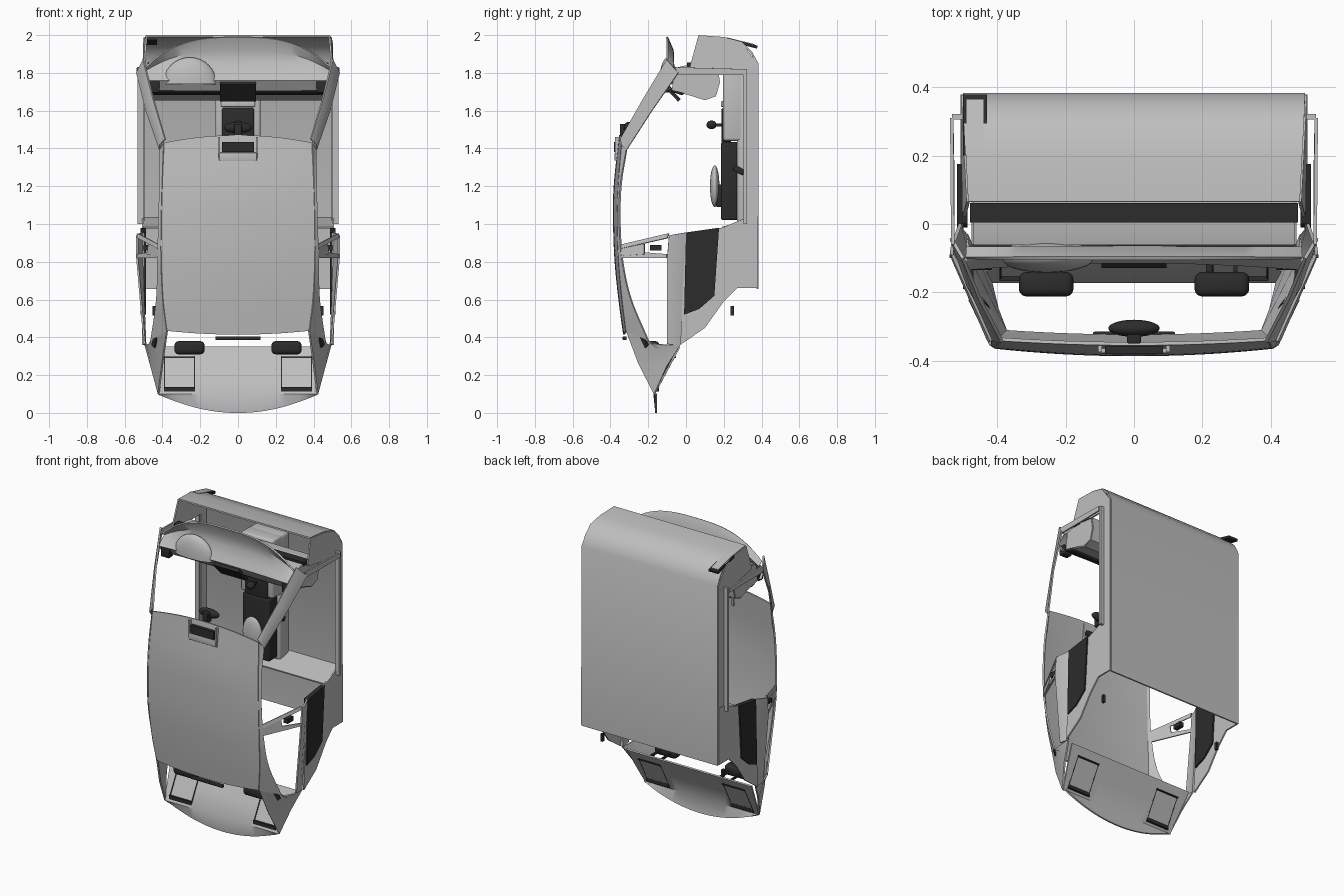
import bpy, bmesh, math
from mathutils import Vector

cube = bpy.data.objects.get("Cube")
if cube:
    bpy.data.objects.remove(cube, do_unlink=True)


def material(name, v):
    m = bpy.data.materials.new(name)
    m.use_nodes = True
    m.diffuse_color = (v, v, v, 1)
    m.node_tree.nodes["Principled BSDF"].inputs["Base Color"].default_value = (v, v, v, 1)
    return m


BODY = material("light grey", 0.52)
DARK = material("charcoal", 0.025)


def finish(name, bm, mat, thick=0, smooth=True):
    bmesh.ops.recalc_face_normals(bm, faces=bm.faces)
    me = bpy.data.meshes.new(name)
    bm.to_mesh(me)
    bm.free()
    me.materials.append(mat)
    ob = bpy.data.objects.new(name, me)
    bpy.context.collection.objects.link(ob)
    bpy.ops.object.select_all(action="DESELECT")
    ob.select_set(True)
    bpy.context.view_layer.objects.active = ob
    if thick:
        mod = ob.modifiers.new("thickness", "SOLIDIFY")
        mod.thickness = thick
        mod.offset = 0
        bpy.ops.object.modifier_apply(modifier=mod.name)
    if smooth:
        bpy.ops.object.shade_smooth_by_angle(angle=math.radians(35))
    return ob


def sheet(name, rows, mat=BODY, thick=0.01):
    """Loft a sheet through rows of points."""
    bm = bmesh.new()
    vs = [[bm.verts.new(p) for p in r] for r in rows]
    for a, b in zip(vs, vs[1:]):
        for i in range(len(a) - 1):
            bm.faces.new((a[i], a[i + 1], b[i + 1], b[i]))
    return finish(name, bm, mat, thick)


def plate(name, pts, mat=BODY, thick=0.01):
    bm = bmesh.new()
    bm.faces.new([bm.verts.new(p) for p in pts])
    return finish(name, bm, mat, thick, smooth=False)


def box(name, lo, hi, mat=BODY, bevel=0, tilt=0):
    lo, hi = Vector(lo), Vector(hi)
    bm = bmesh.new()
    bmesh.ops.create_cube(bm, size=1)
    for v in bm.verts:
        v.co = Vector(c * d for c, d in zip(v.co, hi - lo))
    if bevel:
        bmesh.ops.bevel(bm, geom=bm.edges[:], offset=bevel, segments=3, affect="EDGES", profile=0.5)
    ob = finish(name, bm, mat, smooth=bool(bevel))
    ob.location = (lo + hi) / 2
    ob.rotation_euler.x = tilt
    return ob


def ball(name, centre, radii, mat, half=False):
    bm = bmesh.new()
    bmesh.ops.create_uvsphere(bm, u_segments=32, v_segments=16, radius=1)
    if half:
        bmesh.ops.delete(bm, geom=[v for v in bm.verts if v.co.z < -0.1], context="VERTS")
    for v in bm.verts:
        v.co = Vector(centre) + Vector(c * r for c, r in zip(v.co, radii))
    return finish(name, bm, mat, 0.005 if half else 0)


def smooth_path(pts, n=6):
    """Catmull-Rom points through a short path."""
    p = [Vector(q) for q in pts]
    p = [2 * p[0] - p[1]] + p + [2 * p[-1] - p[-2]]
    out = []
    for a, b, c, d in zip(p, p[1:], p[2:], p[3:]):
        for k in range(n):
            t = k / n
            out.append(0.5 * (2 * b + (c - a) * t + (2 * a - 5 * b + 4 * c - d) * t * t
                              + (3 * b - a - 3 * c + d) * t ** 3))
    return out + [p[-2]]


def mirrored(s, pts):
    return [(s * x, y, z) for x, y, z in pts]


SPAN = [i / 12 for i in range(-12, 13)]

# Roof skin: crowned across, arched along its length
centre_line = smooth_path([(0, -.35, 1.47), (0, -.378, 1.2), (0, -.381, 1), (0, -.373, .8), (0, -.353, .6), (0, -.328, .415)])
edge_line = smooth_path([(.39, -.337, 1.43), (.4, -.355, 1.2), (.405, -.36, 1), (.405, -.353, .8), (.395, -.335, .6), (.375, -.315, .435)])
sheet("roof", [[(e.x * t, c.y + (e.y - c.y) * t * t, c.z + (e.z - c.z) * t * t) for t in SPAN]
               for c, e in zip(centre_line, edge_line)])

# Rear parcel shelf with a bowed lower lip
shelf = [(.35, .46, -.035, 0), (.22, .44, -.105, 0), (.1, .42, -.168, 0), (0, .42, -.158, .1)]
sheet("rear_shelf", [[(w * t, y, z + bow * t * t) for t in SPAN] for z, w, y, bow in shelf])

# Floor bending up into the firewall, and rear step
bend = [(.655, .5, .378), (1.85, .5, .378), (1.91, .499, .345), (1.96, .497, .295), (1.985, .492, .2), (1.995, .485, .065)]
sheet("floor_and_firewall", [[(-w, y, z), (w, y, z)] for z, w, y in bend])
sheet("rear_floor_step", [[(-.5, .378, 1.03), (.5, .378, 1.03)], [(-.5, .19, .98), (.5, .19, .98)]])

# Windscreen cowl flowing into the dashboard face
cowl = []
for y, z, drop in ((-.1, 1.99, .16), (-.07, 1.92, .11), (-.068, 1.86, .06), (-.09, 1.8, .02), (-.11, 1.76, 0), (-.075, 1.71, 0)):
    cowl.append([(.49 * t, y - .02 * t * t * (z < 1.9), z - drop * abs(t) ** 3) for t in SPAN])
sheet("windscreen_cowl", cowl)
dash = [(-.075, 1.71), (-.03, 1.7), (.04, 1.68), (.1, 1.66), (.155, 1.68), (.175, 1.75), (.165, 1.825), (.02, 1.84), (-.06, 1.82)]
sheet("dashboard", [[(-.47, y, z), (.47, y, z)] for y, z in dash])
box("dash_lower_trim", (-.473, -.08, 1.69), (.473, -.01, 1.712), DARK, .008, -.3)
box("cowl_drain_strip", (-.48, .005, 1.83), (.48, .062, 1.855), DARK)
ball("instrument_hood", (-.255, -.095, 1.74), (.14, .045, .14), BODY, half=True)

# Corner box on the firewall: dark tray with a light lid
box("corner_tray", (-.5, .2, 1.95), (-.43, .38, 1.966), DARK, 0, -.24)
box("corner_tray_lid", (-.49, .215, 1.964), (-.44, .365, 1.97), BODY, 0, -.24)

# Tunnel, console and controls
box("centre_tunnel", (-.12, .27, 1), (.12, .375, 1.83), BODY, .02)
box("tunnel_front", (-.12, .195, 1.44), (.12, .3, 1.83), BODY, .015)
box("centre_console", (-.1, .185, 1.02), (.1, .275, 1.435), DARK, .012)
box("gear_panel", (-.085, .188, 1.43), (.085, .24, 1.615), DARK, .01)
plate("centre_stack", [(-.095, -.122, 1.745), (.095, -.122, 1.745), (.095, -.035, 1.655), (-.095, -.035, 1.655)], DARK, .02)
box("heater_strip", (-.09, .185, 1.62), (.09, .22, 1.65), BODY, .006)
ball("armrest", (0, .152, 1.2), (.07, .025, .11), BODY)
box("armrest_stand", (-.04, .16, 1.09), (.04, .19, 1.21), DARK, .005)
ball("gear_knob", (0, .135, 1.525), (.027, .027, .023), DARK)
box("gear_lever", (-.009, .135, 1.517), (.009, .2, 1.533), DARK)
box("handbrake", (.118, .25, 1.27), (.135, .31, 1.3), DARK, .005, -.5)

# Overhead lamp unit, rear-view mirror and high brake lamp
box("lamp_recess", (-.085, -.38, 1.38), (.085, -.35, 1.435), DARK)
box("lamp_lower_edge", (-.1, -.378, 1.335), (.1, -.36, 1.378), BODY, .004)
for s in (-1, 1):
    box("lamp_side", (s * .1 - .006, -.375, 1.335), (s * .1 + .006, -.345, 1.46), BODY)
ball("rear_view_mirror", (0, -.305, 1.51), (.075, .025, .03), DARK)
box("mirror_stem", (-.02, -.35, 1.46), (.02, -.305, 1.53), DARK, .005)
box("high_brake_lamp", (-.12, -.335, .385), (.12, -.315, .405), DARK, .005)

# Parts repeated on both sides
for s in (-1, 1):
    side = "left" if s > 0 else "right"

    def strip(name, *rows):
        sheet(side + name, [mirrored(s, r) for r in rows])

    # Windscreen pillar, roof rail and rear pillar
    strip("_windscreen_pillar", [(.5, -.1, 1.87), (.45, -.22, 1.67), (.385, -.345, 1.45)],
          [(.515, -.075, 1.84), (.47, -.205, 1.64), (.41, -.34, 1.42)],
          [(.535, -.04, 1.8), (.485, -.18, 1.6), (.412, -.315, 1.39)])
    rail = smooth_path([(.412, -.315, 1.39), (.415, -.345, 1.2), (.42, -.35, 1),
                        (.425, -.335, .8), (.43, -.29, .6), (.46, -.2, .385)])
    strip("_roof_rail", edge_line, rail)
    strip("_rear_pillar", [(.375, -.315, .435), (.4, -.25, .26), (.42, -.168, .1)],
          [(.46, -.2, .385), (.47, -.13, .33), (.46, -.1, .25)],
          [(.465, -.19, .37), (.485, -.11, .36), (.49, -.03, .36)])
    plate(side + "_pillar_vent", mirrored(s, [(.425, -.25, .42), (.44, -.235, .43), (.455, -.2, .36), (.44, -.215, .345)]), DARK)

    # Door pillar in two arms with the belt anchor
    strip("_door_pillar_upper", [(.415, -.345, .89), (.53, -.09, .95)], [(.425, -.34, .87), (.53, -.1, .925)])
    strip("_door_pillar_lower", [(.415, -.345, .86), (.53, -.1, .84)], [(.425, -.34, .82), (.53, -.1, .82)])
    strip("_door_pillar_web", [(.418, -.345, .88), (.47, -.22, .895)], [(.42, -.345, .83), (.48, -.22, .84)])
    box(side + "_belt_anchor", (s * .485 - .015, -.19, .86), (s * .485 + .015, -.13, .89), DARK)

    # Rear side: flared pillar flange, flat panel and dark trim
    strip("_pillar_flange", [(.495, -.1, .365), (.534, -.1, .82), (.534, -.09, .94)],
          [(.495, -.06, .36), (.53, -.06, .82), (.53, -.06, .945)],
          [(.49, -.03, .36), (.508, -.01, .82), (.508, 0, .955)])
    outline = [(-.03, .36), (.1, .45), (.2, .59), (.27, .66), (.378, .66), (.378, 1.04), (.31, 1.03), (.19, .98), (0, .955), (-.01, .82)]
    plate(side + "_rear_side_panel", [(s * .503, y, z) for y, z in outline])
    trim = [(-.01, .52), (.07, .55), (.15, .62), (.175, .98), (0, .955)]
    plate(side + "_side_trim", [(s * .502, y, z) for y, z in trim], DARK, .03)

    # Sill, floor edge, bulkhead side and dash end
    box(side + "_sill", (s * .516 - .016, .305, 1), (s * .516 + .016, .322, 1.82), BODY)
    box(side + "_floor_edge", (s * .5 - .005, .315, 1), (s * .5 + .005, .378, 1.82), BODY)
    plate(side + "_bulkhead_side", mirrored(s, [(.497, .02, 1.83), (.485, .065, 1.995), (.492, .2, 1.985), (.497, .295, 1.96), (.5, .378, 1.85), (.5, .378, 1.8), (.5, .2, 1.8)]))
    plate(side + "_cowl_side", mirrored(s, [(.53, -.06, 1.83), (.533, .31, 1.82), (.533, .31, 1.79), (.53, .15, 1.79), (.53, -.04, 1.79)]))
    plate(side + "_dash_end", [(s * .47, y, z) for y, z in dash])
    box(side + "_dash_end_vent", (s * .445 - .03, -.135, 1.695), (s * .445 + .03, -.09, 1.755), DARK, .005)

    # Rear headrest, speaker surround and belt buckle
    x = s * .257
    box(side + "_headrest", (x - .08, -.212, .31), (x + .08, -.14, .38), DARK, .022)
    for dx in (-.04, .04):
        box(side + "_headrest_post", (x + dx - .006, -.16, .335), (x + dx + .006, -.05, .347), DARK)
    x = s * .31
    for dx in (-.08, .08):
        box(side + "_speaker_edge", (x + dx - .003, -.119, .11), (x + dx + .003, -.105, .31), DARK, 0, -.49)
    for z, h in ((.125, .012), (.295, .004)):
        y = -.168 + (z - .1) * .535
        box(side + "_speaker_rim", (x - .083, y - .012, z - h), (x + .083, y + .012, z + h), DARK)
    box(side + "_belt_buckle", (s * .445 - .008, .235, .515), (s * .445 + .008, .255, .565), DARK)
